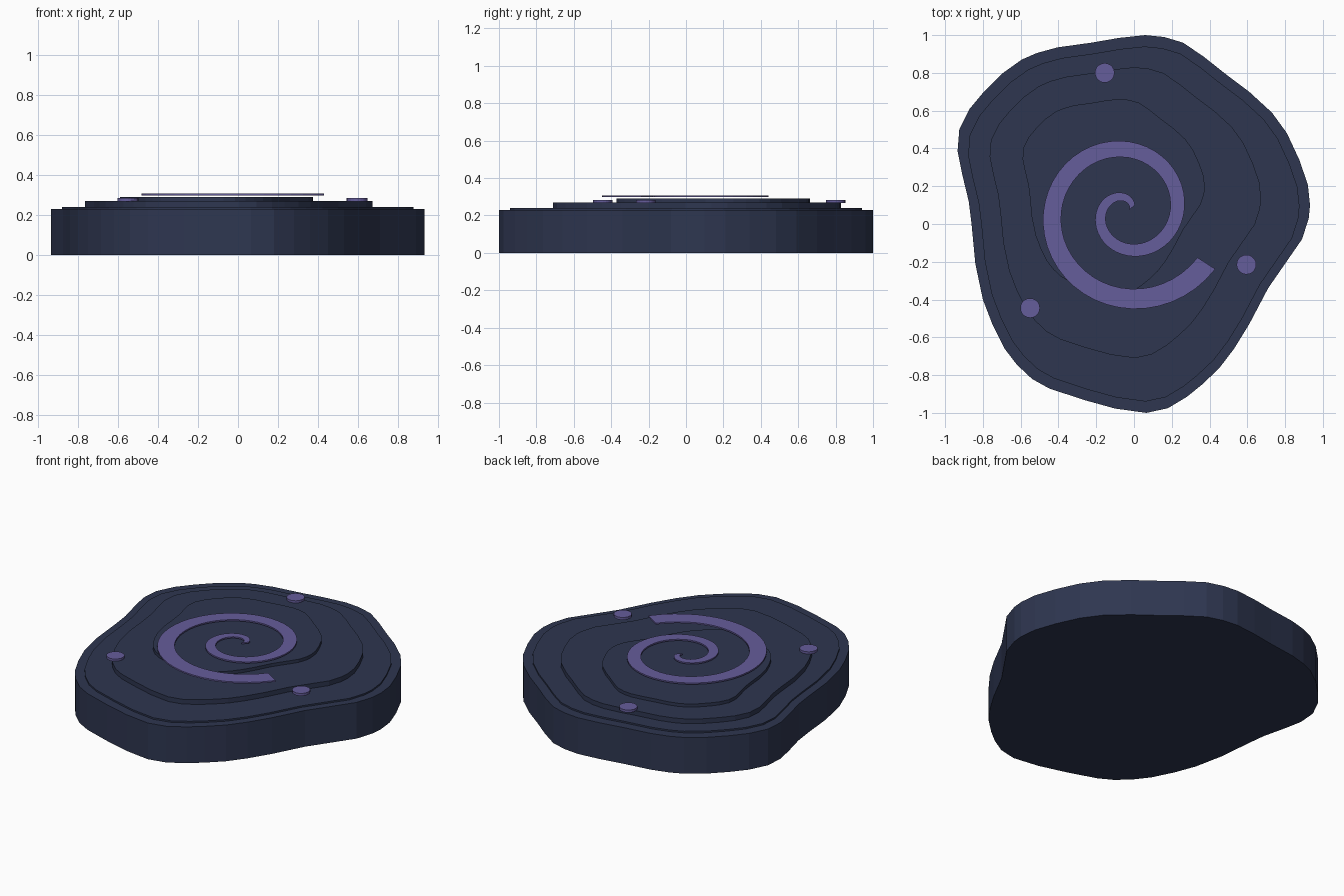
import bpy, bmesh, math

if "Cube" in bpy.data.objects:
    bpy.data.objects.remove(bpy.data.objects["Cube"])

def material(name, rgb):
    m = bpy.data.materials.new(name)
    m.diffuse_color = (*rgb, 1)
    m.use_nodes = True
    m.node_tree.nodes["Principled BSDF"].inputs["Base Color"].default_value = m.diffuse_color
    return m

slate = material("dark slate blue", (0.0273, 0.0369, 0.0802))
violet = material("muted violet", (0.130, 0.109, 0.328))

def make(name, bm, mat):
    bmesh.ops.recalc_face_normals(bm, faces=bm.faces)
    me = bpy.data.meshes.new(name)
    bm.to_mesh(me)
    bm.free()
    me.materials.append(mat)
    ob = bpy.data.objects.new(name, me)
    bpy.context.collection.objects.link(ob)
    return ob

def slab(name, pts, z0, z1, mat):
    """Flat outline extruded from z0 to z1."""
    bm = bmesh.new()
    lo = [bm.verts.new((x, y, z0)) for x, y in pts]
    hi = [bm.verts.new((x, y, z1)) for x, y in pts]
    n = len(pts)
    bm.faces.new(lo[::-1])
    bm.faces.new(hi)
    for i in range(n):
        j = (i + 1) % n
        bm.faces.new((lo[i], lo[j], hi[j], hi[i]))
    return make(name, bm, mat)

# Irregular stone outline, clockwise from the back
outline = [
    (.06, 1), (.16, .99), (.26, .96), (.37, .885), (.49, .79), (.61, .70),
    (.73, .59), (.81, .48), (.875, .34), (.92, .21), (.932, .1), (.925, .03),
    (.89, -.08), (.80, -.21), (.71, -.34), (.61, -.53), (.53, -.66),
    (.45, -.765), (.36, -.85), (.28, -.915), (.18, -.975), (.066, -1),
    (-.10, -.977), (-.27, -.93), (-.45, -.87), (-.54, -.82), (-.62, -.745),
    (-.685, -.66), (-.75, -.53), (-.80, -.40), (-.84, -.21), (-.86, 0),
    (-.875, .12), (-.91, .265), (-.934, .385), (-.925, .50), (-.87, .61),
    (-.795, .70), (-.70, .795), (-.595, .87), (-.515, .905), (-.405, .935),
    (-.225, .96), (-.08, .985)][::-1]

# Stone body and the three stacked terraces (scale, shift, heights)
tiers = [("stone_body", 1, 0, 0, 0, .23),
         ("lower_terrace", .94, 0, 0, .23, .24),
         ("middle_terrace", .77, -.045, .06, .24, .27),
         ("upper_terrace", .517, -.107, .145, .27, .29)]
for name, s, dx, dy, z0, z1 in tiers:
    slab(name, [(x * s + dx, y * s + dy) for x, y in outline], z0, z1, slate)

# Spiral plate: Archimedean band that widens outward
bm = bmesh.new()
cx, cy, steps = -.037, .065, 84
a0, a1 = 40, 687
prev = first = None
for i in range(steps + 1):
    t = i / steps
    deg = a0 + (a1 - a0) * t
    r = .135 + .26 * (deg - 180) / 360
    w = .04 + .072 * t
    a = math.radians(deg)
    ring = [bm.verts.new((cx + q * math.cos(a), cy + q * math.sin(a), z))
            for q, z in ((r - w / 2, .298), (r + w / 2, .298),
                         (r + w / 2, .307), (r - w / 2, .307))]
    if prev:
        for k in range(4):
            m = (k + 1) % 4
            bm.faces.new((prev[k], prev[m], ring[m], ring[k]))
    else:
        first = ring
    prev = ring
bm.faces.new(first[::-1])
bm.faces.new(prev)
make("spiral_inlay", bm, violet)

# Three round studs
for i, (x, y) in enumerate([(-.155, .80), (.595, -.215), (-.55, -.445)]):
    pts = [(x + .052 * math.cos(k * math.tau / 20),
            y + .052 * math.sin(k * math.tau / 20)) for k in range(20)]
    slab(f"round_stud_{i + 1}", pts, .268, .284, violet)
